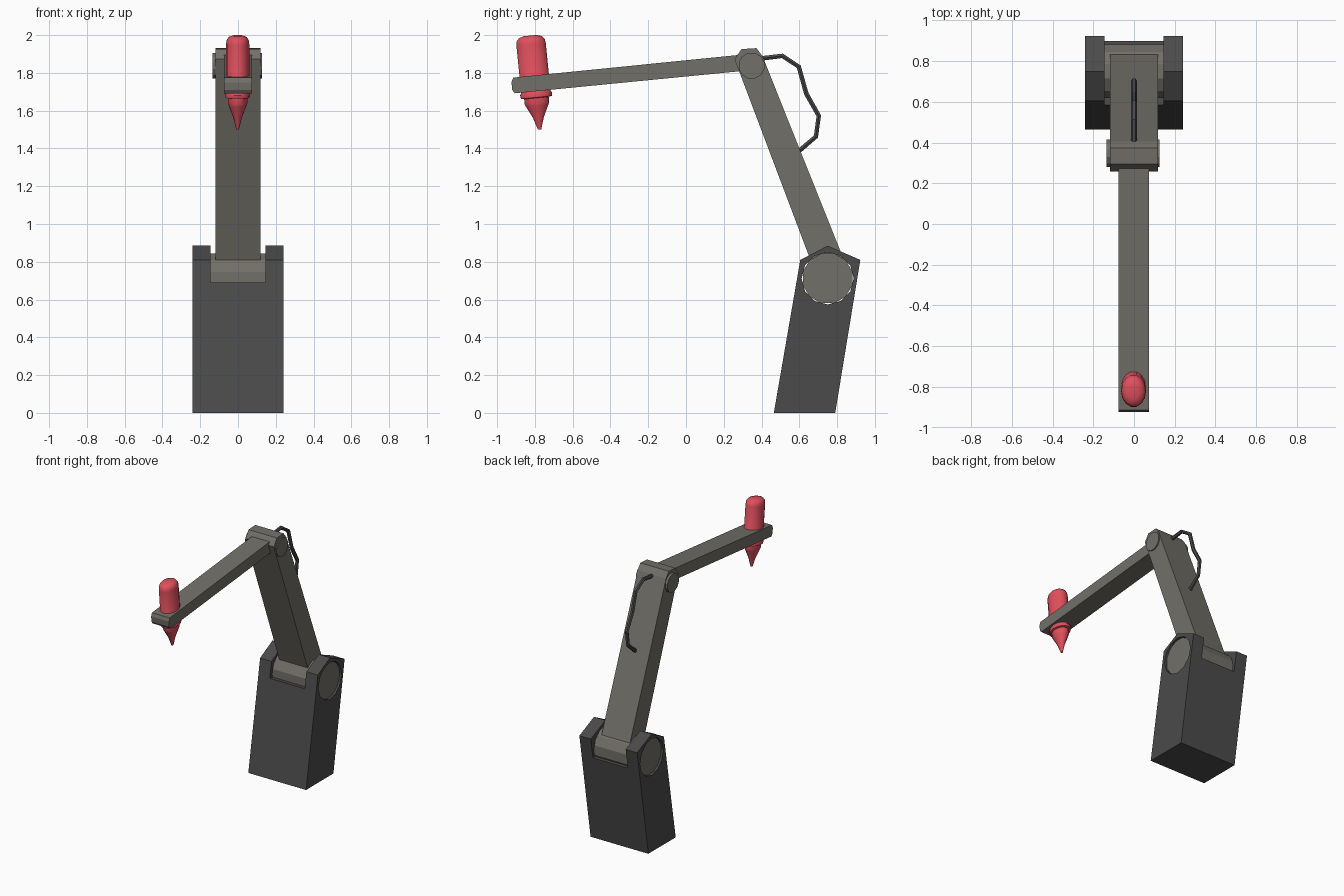
import bpy, bmesh, math
from mathutils import Vector

if "Cube" in bpy.data.objects:
    bpy.data.objects.remove(bpy.data.objects["Cube"])


def material(name, rgb):
    m = bpy.data.materials.new(name)
    m.diffuse_color = (*rgb, 1)
    m.use_nodes = True
    m.node_tree.nodes["Principled BSDF"].inputs["Base Color"].default_value = m.diffuse_color
    return m


DARK = material("dark_grey", (0.07, 0.07, 0.07))
GREY = material("warm_grey", (0.17, 0.16, 0.14))
RED = material("red", (0.75, 0.08, 0.11))


def finish(bm, name, mat):
    bmesh.ops.recalc_face_normals(bm, faces=bm.faces)
    me = bpy.data.meshes.new(name)
    bm.to_mesh(me)
    bm.free()
    ob = bpy.data.objects.new(name, me)
    bpy.context.collection.objects.link(ob)
    me.materials.append(mat)
    return ob


def prism(name, pts, x0, x1, mat):
    """Side outline (y, z) extruded along x."""
    bm = bmesh.new()
    face = bm.faces.new([bm.verts.new((x0, y, z)) for y, z in pts])
    ext = bmesh.ops.extrude_face_region(bm, geom=[face])["geom"]
    bmesh.ops.translate(bm, vec=(x1 - x0, 0, 0),
                        verts=[v for v in ext if isinstance(v, bmesh.types.BMVert)])
    return finish(bm, name, mat)


def ngon(cy, cz, r, n, phase):
    return [(cy + r * math.cos(phase + 2 * math.pi * i / n),
             cz + r * math.sin(phase + 2 * math.pi * i / n)) for i in range(n)]


def cut(ob, cutter):
    cutter.hide_render = True
    mod = ob.modifiers.new("cut", 'BOOLEAN')
    mod.operation, mod.solver, mod.object = 'DIFFERENCE', 'EXACT', cutter
    bpy.context.view_layer.objects.active = ob
    bpy.ops.object.modifier_apply(modifier=mod.name)
    bpy.data.objects.remove(cutter)


# Leaning base with a forked top and a bore for the shoulder hub
base = prism("base", [(0.465, 0), (0.79, 0), (0.923, 0.81), (0.75, 0.885), (0.605, 0.81)],
             -0.24, 0.24, DARK)
cut(base, prism("slot_cutter", [(0.5, 0.698), (1.0, 0.65), (1.0, 1.0), (0.5, 1.0)],
                -0.145, 0.145, DARK))
cut(base, prism("bore_cutter", ngon(0.75, 0.712, 0.138, 12, 0), -0.3, 0.3, DARK))
prism("shoulder_hub", ngon(0.75, 0.712, 0.136, 12, math.pi / 12), -0.225, 0.225, GREY)

# Upper arm and elbow
prism("upper_arm", [(0.685, 0.74), (0.85, 0.775), (0.405, 1.889), (0.373, 1.931),
                    (0.294, 1.926), (0.257, 1.873)], -0.118, 0.118, GREY)
prism("elbow_pin", ngon(0.347, 1.838, 0.07, 12, math.pi / 12), -0.136, 0.126, GREY)

# Forearm with a slightly rounded front end
prism("forearm", [(0.34, 1.901), (-0.915, 1.775), (-0.924, 1.75), (-0.92, 1.71),
                  (-0.907, 1.692), (0.34, 1.814)], -0.075, 0.073, GREY)

# Tool: lathed oval body, collar and nozzle, square to the forearm
profile = [(0.009, 0), (0.03, 0.065), (0.06, 0.125), (0.067, 0.14), (0.067, 0.168),
           (0.084, 0.171), (0.087, 0.19), (0.08, 0.2), (0.08, 0.455), (0.076, 0.476),
           (0.062, 0.492), (0.035, 0.5)]
N = 14
bm = bmesh.new()
rings = [[bm.verts.new((0.77 * r * math.cos(2 * math.pi * i / N),
                        r * math.sin(2 * math.pi * i / N), h)) for i in range(N)]
         for r, h in profile]
for a, b in zip(rings, rings[1:]):
    for i in range(N):
        j = (i + 1) % N
        bm.faces.new((a[i], a[j], b[j], b[i]))
bm.faces.new(rings[0])
bm.faces.new(rings[-1])
tool = finish(bm, "tool_nozzle", RED)
tool.location = (-0.002, -0.775, 1.5)
tool.rotation_euler.x = math.atan(0.1)
bpy.ops.object.select_all(action='DESELECT')
tool.select_set(True)
bpy.context.view_layer.objects.active = tool
bpy.ops.object.shade_smooth_by_angle(angle=math.radians(40))

# Cable looping behind the upper arm: hexagonal tube swept along a path
path = [Vector((0, y, z)) for y, z in
        [(0.36, 1.87), (0.41, 1.878), (0.51, 1.89), (0.597, 1.833), (0.637, 1.69),
         (0.703, 1.573), (0.688, 1.463), (0.60, 1.388), (0.56, 1.36)]]
bm = bmesh.new()
rings = []
for k, p in enumerate(path):
    t = (path[min(k + 1, len(path) - 1)] - path[max(k - 1, 0)]).normalized()
    side = t.cross(Vector((1, 0, 0)))
    rings.append([bm.verts.new(p + 0.014 * (Vector((1, 0, 0)) * math.cos(a) + side * math.sin(a)))
                  for a in (i * math.pi / 3 for i in range(6))])
for a, b in zip(rings, rings[1:]):
    for i in range(6):
        j = (i + 1) % 6
        bm.faces.new((a[i], a[j], b[j], b[i]))
bm.faces.new(rings[0])
bm.faces.new(rings[-1])
finish(bm, "cable", DARK)
